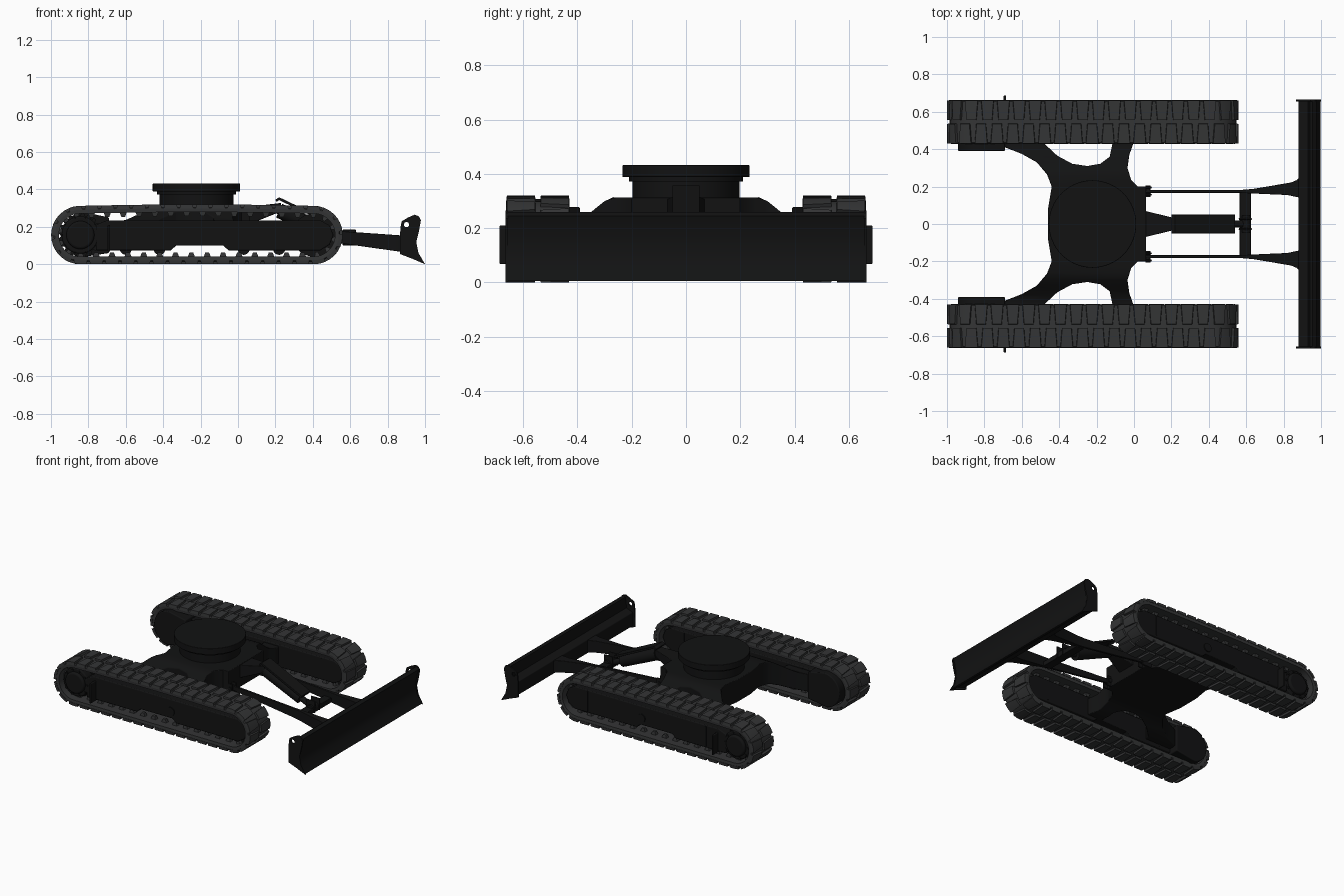
import bpy, bmesh
from math import pi, sin, cos, radians
from mathutils import Vector

if "Cube" in bpy.data.objects:
    bpy.data.objects.remove(bpy.data.objects["Cube"])


def material(name, v):
    m = bpy.data.materials.new(name)
    m.diffuse_color = (v, v * 1.03, v * 1.06, 1)
    m.use_nodes = True
    m.node_tree.nodes["Principled BSDF"].inputs["Base Color"].default_value = m.diffuse_color
    return m


DARK, RUBBER = material("dark_steel", 0.006), material("rubber", 0.034)


def finish(name, bm, mat=DARK, bevel=0, angle=35):
    bmesh.ops.recalc_face_normals(bm, faces=bm.faces)
    me = bpy.data.meshes.new(name)
    bm.to_mesh(me)
    bm.free()
    me.materials.append(mat)
    me.shade_smooth()
    me.set_sharp_from_angle(angle=radians(angle))
    ob = bpy.data.objects.new(name, me)
    bpy.context.collection.objects.link(ob)
    if bevel:
        b = ob.modifiers.new("bevel", "BEVEL")
        b.width, b.segments, b.limit_method, b.angle_limit = bevel, 3, "ANGLE", radians(50)
    return ob


def prism(name, pts, axis, a, b, bevel=0, cuts=(), mat=DARK):
    """Extrude an outline along y (points x,z) or z (points x,y); a and b may be functions of x,y."""
    bm = bmesh.new()
    loops = []
    for t in (0, 1):
        loops.append([bm.verts.new((p, t, q) if axis == "y" else (p, q, t)) for p, q in pts])
    n = len(pts)
    bm.faces.new(loops[0])
    bm.faces.new(loops[1])
    for i in range(n):
        j = (i + 1) % n
        bm.faces.new((loops[0][i], loops[0][j], loops[1][j], loops[1][i]))
    for c in cuts:
        bmesh.ops.bisect_plane(bm, geom=bm.verts[:] + bm.edges[:] + bm.faces[:],
                               plane_co=(0, c, 0), plane_no=(0, 1, 0))
    k = 1 if axis == "y" else 2
    for v in bm.verts:
        f = b if v.co[k] > 0.5 else a
        v.co[k] = f(v.co.x, v.co.y) if callable(f) else f
    return finish(name, bm, mat, bevel)


def box(name, x0, x1, y0, y1, z0, z1, bevel=0.004):
    return prism(name, [(x0, z0), (x1, z0), (x1, z1), (x0, z1)], "y", y0, y1, bevel)


def rod(name, p, q, r, seg=32, bevel=0):
    p, q = Vector(p), Vector(q)
    bm = bmesh.new()
    bmesh.ops.create_cone(bm, cap_ends=True, segments=seg, radius1=r, radius2=r, depth=(q - p).length)
    rot = (q - p).to_track_quat("Z", "Y").to_matrix()
    for v in bm.verts:
        v.co = rot @ v.co + (p + q) / 2
    return finish(name, bm, DARK, bevel)


# Track path: a stadium with a slightly crowned top run
XL, XR, ZC, R = -0.843, 0.404, 0.156, 0.143
RUN = XR - XL
LEN = 2 * RUN + 2 * pi * R


def track_point(s, off, y):
    s %= LEN
    r = R + off
    if s < RUN:
        return (XL + s, y, ZC - r)
    s -= RUN
    if s < pi * R:
        a = s / R - pi / 2
        return (XR + r * cos(a), y, ZC + r * sin(a))
    s -= pi * R
    if s < RUN:
        return (XR - s, y, ZC + r + 0.008 * sin(pi * s / RUN))
    a = (s - RUN) / R + pi / 2
    return (XL + r * cos(a), y, ZC + r * sin(a))


def block(bm, s, base, top, ends, taper):
    """Lug on the path; ends = ((y, half length), (y, half length))."""
    (ya, ha), (yb, hb) = ends
    mid = (ya + yb) / 2
    rings = []
    for off, k in ((base, 1), (top, taper)):
        ring = []
        for f0, f1, y, h in ((-1, 1, ya, ha), (1, -1, yb, hb)):
            yy = mid + (y - mid) * (1 + k) / 2
            ring += [bm.verts.new(track_point(s + f * h * k, off, yy)) for f in (f0, 0, f1)]
        rings.append(ring)
    lo, hi = rings
    for ring in rings:
        bm.faces.new((ring[0], ring[1], ring[4], ring[5]))
        bm.faces.new((ring[1], ring[2], ring[3], ring[4]))
    for i in range(6):
        j = (i + 1) % 6
        bm.faces.new((lo[i], lo[j], hi[j], hi[i]))


def circle(cx, cz, r, n, a0=0, a1=2 * pi):
    return [(cx + r * cos(a0 + (a1 - a0) * i / n), cz + r * sin(a0 + (a1 - a0) * i / n)) for i in range(n)]


for side, tag in ((1, "left"), (-1, "right")):
    yc = 0.546 * side
    w = 0.117

    # Rubber belt
    bm = bmesh.new()
    n = 160
    sect = [(-0.028, -w + 0.004), (-0.006, -w + 0.002), (0, -w + 0.008),
            (0, w - 0.008), (-0.006, w - 0.002), (-0.028, w - 0.004)]
    rings = [[bm.verts.new(track_point(LEN * i / n, o, yc + y)) for o, y in sect] for i in range(n)]
    for i in range(n):
        p, q = rings[i], rings[(i + 1) % n]
        for j in range(6):
            k = (j + 1) % 6
            bm.faces.new((p[j], p[k], q[k], q[j]))
    finish(tag + "_track_belt", bm, RUBBER)

    # Outer tread lugs in two staggered rows and inner guide lugs
    bm = bmesh.new()
    count = 40
    pitch = LEN / count
    for i in range(count):
        s = i * pitch
        block(bm, s, -0.008, 0.013, ((yc + side * w, 0.036), (yc + side * 0.008, 0.027)), 0.9)
        block(bm, s + pitch * 0.4, -0.008, 0.013, ((yc - side * w, 0.036), (yc - side * 0.008, 0.027)), 0.9)
        for g in (-0.045, 0.045):
            block(bm, s, -0.024, -0.05, ((yc + g - 0.014, 0.02), (yc + g + 0.014, 0.02)), 0.5)
    finish(tag + "_track_lugs", bm, RUBBER)

    # Side frame with a notch below and a rounded idler end
    frame = [(-0.76, 0.074), (-0.36, 0.074), (-0.33, 0.1), (-0.08, 0.1), (-0.05, 0.074), (0.44, 0.074)]
    frame += [(0.49, 0.105), (0.51, 0.156), (0.49, 0.207), (0.44, 0.235), (-0.7, 0.235), (-0.76, 0.21)]
    prism(tag + "_side_frame", frame, "y", yc - 0.085, yc + 0.085, 0.006)
    rod(tag + "_idler", (XR, yc - 0.03, ZC), (XR, yc + 0.03, ZC), 0.115, 40)
    for x in (-0.6, -0.42, 0.03, 0.22):
        rod(tag + "_roller", (x, yc - 0.03, 0.082), (x, yc + 0.03, 0.082), 0.032, 20)
    out = yc + side * 0.092
    for x in (-0.6, 0.34):
        box(tag + "_frame_seam", x - 0.004, x + 0.004, yc - 0.088, yc + 0.088, 0.085, 0.228, 0)
    rod(tag + "_frame_cap", (-0.09, yc, 0.15), (-0.09, out, 0.15), 0.03, 20)

    # Drive sprocket, hub cover and bolts
    teeth = 20
    gear = []
    for i in range(teeth):
        for f, r in ((0, 0.105), (0.3, 0.105), (0.45, 0.117), (0.8, 0.117)):
            a = 2 * pi * (i + f) / teeth
            gear.append((XL + r * cos(a), ZC + r * sin(a)))
    prism(tag + "_sprocket", gear, "y", yc - 0.025, yc + 0.025)
    rod(tag + "_drive_hub", (XL, yc, ZC), (XL, yc + side * 0.085, ZC), 0.1, 40, 0.008)
    rod(tag + "_hub_cover", (XL, yc, ZC), (XL, yc + side * 0.105, ZC), 0.075, 40, 0.012)
    for i in range(10):
        bx, bz = XL + 0.088 * cos(i * pi / 5), ZC + 0.088 * sin(i * pi / 5)
        rod(tag + "_hub_bolt", (bx, yc, bz), (bx, yc + side * 0.092, bz), 0.008, 6)

    # Motor guard inside the track and thin bevelled plate outside
    guard = circle(-0.82, ZC, 0.122, 16, pi / 2, 3 * pi / 2) + [(-0.82, 0.04), (-0.69, 0.06), (-0.69, 0.25)]
    prism(tag + "_motor_guard", guard, "y", *sorted((yc - side * 0.155, yc - side * 0.03)), 0.006)
    box(tag + "_side_plate", -0.697, -0.684, *sorted((yc, side * 0.688)), 0.067, 0.21, 0.005)

    # Dozer arm: thin bar that flares out toward the blade
    arm = [(0.06, 0.166), (0.57, 0.166), (0.82, 0.155), (0.89, 0.14), (0.89, 0.255),
           (0.87, 0.235), (0.84, 0.222), (0.64, 0.188), (0.57, 0.182), (0.06, 0.182)]
    prism(tag + "_blade_arm", [(x, y * side) for x, y in arm], "z",
          lambda x, y: 0.11 - 0.14 * (x - 0.56), lambda x, y: 0.176 - 0.07 * (x - 0.56), 0.003)
    rod(tag + "_arm_pin", (0.075, side * 0.145, 0.19), (0.075, side * 0.205, 0.19), 0.014, 16)
    for y in (0.152, 0.19):
        box(tag + "_arm_lug", 0.02, 0.095, *sorted((side * y, side * (y + 0.01))), 0.15, 0.225)

    # Blade end plate; the outline runs in along a slit and around the lifting hole
    ye = side * 0.661
    end = [(0.865, 0.055), (0.93, 0.03), (1.0, 0.0), (0.965, 0.06), (0.953, 0.12), (0.968, 0.18),
           (0.978, 0.235), (0.968, 0.255), (0.945, 0.265), (0.91, 0.25), (0.876, 0.23)]
    hole = circle(0.901, 0.212, 0.014, 16, pi, -pi)
    prism(tag + "_blade_end", end + [(0.871, 0.2121)] + hole + [(0.887, 0.2119), (0.871, 0.2119), (0.866, 0.16)],
          "y", ye - 0.005, ye + 0.005)

# X-shaped centre frame with legs sloping down to the tracks
half = [(0.065, 0.2), (0.02, 0.2), (-0.015, 0.235), (-0.035, 0.3), (-0.025, 0.37), (0.0, 0.44), (0.0, 0.5),
        (-0.12, 0.5), (-0.115, 0.43), (-0.13, 0.36), (-0.18, 0.322), (-0.25, 0.31), (-0.33, 0.322),
        (-0.41, 0.365), (-0.48, 0.43), (-0.5, 0.5), (-0.71, 0.5), (-0.69, 0.41), (-0.6, 0.375),
        (-0.52, 0.33), (-0.465, 0.265), (-0.44, 0.2), (-0.46, 0.08)]
outline = half + [(x, -y) for x, y in reversed(half)]


def slope(y):
    t = min(1, max(0, (abs(y) - 0.26) / 0.16))
    return t * t * (3 - 2 * t)


steps = [s * (0.26 + 0.032 * i) for s in (-1, 1) for i in range(6)]
prism("centre_frame", outline, "z", lambda x, y: 0.15 - 0.05 * slope(y),
      lambda x, y: 0.312 - 0.09 * slope(y), 0.025, steps)

# Turntable
cx = -0.222
rod("turntable_neck", (cx, 0, 0.28), (cx, 0, 0.38), 0.198, 64)
rod("turntable_step", (cx, 0, 0.372), (cx, 0, 0.392), 0.21, 64)
rod("turntable_ring", (cx, 0, 0.388), (cx, 0, 0.432), 0.234, 64, 0.003)

# Lift cylinder with its bracket and cover
prism("cylinder_bracket", [(0.0, 0.07), (0.06, 0.07), (0.23, 0.028), (0.23, -0.028), (0.06, -0.07), (0.0, -0.07)],
      "z", lambda x, y: 0.19 + 0.4 * x, lambda x, y: 0.3 + 0.12 * x, 0.004)
rod("lift_cylinder", (0.22, 0, 0.286), (0.5, 0, 0.162), 0.04, 32)
rod("lift_piston", (0.2, 0, 0.295), (0.6, 0, 0.12), 0.02, 20)
prism("cylinder_cover", [(0.2, 0.345), (0.22, 0.358), (0.54, 0.205), (0.535, 0.19), (0.22, 0.343), (0.205, 0.333)],
      "y", -0.05, 0.05, 0.002)
rod("piston_pin", (0.6, -0.045, 0.13), (0.6, 0.045, 0.13), 0.024, 20)
for y in (-0.032, 0.022):
    box("piston_lug", 0.56, 0.63, y, y + 0.01, 0.1, 0.185)

# Cross member between the arms
box("arm_crossbar", 0.565, 0.625, -0.17, 0.17, 0.1, 0.135)

# Blade sheet, back beam and cutting edge
front = [(0.997, 0.004), (0.962, 0.06), (0.95, 0.11), (0.953, 0.16), (0.962, 0.21), (0.975, 0.245)]
back = [(0.955, 0.26), (0.94, 0.25), (0.933, 0.2), (0.928, 0.15), (0.926, 0.1), (0.935, 0.05), (0.975, 0.01)]
prism("blade_sheet", front + back, "y", -0.658, 0.658)
prism("blade_beam", [(0.88, 0.06), (0.94, 0.04), (0.94, 0.18), (0.88, 0.155)], "y", -0.657, 0.657, 0.004)
